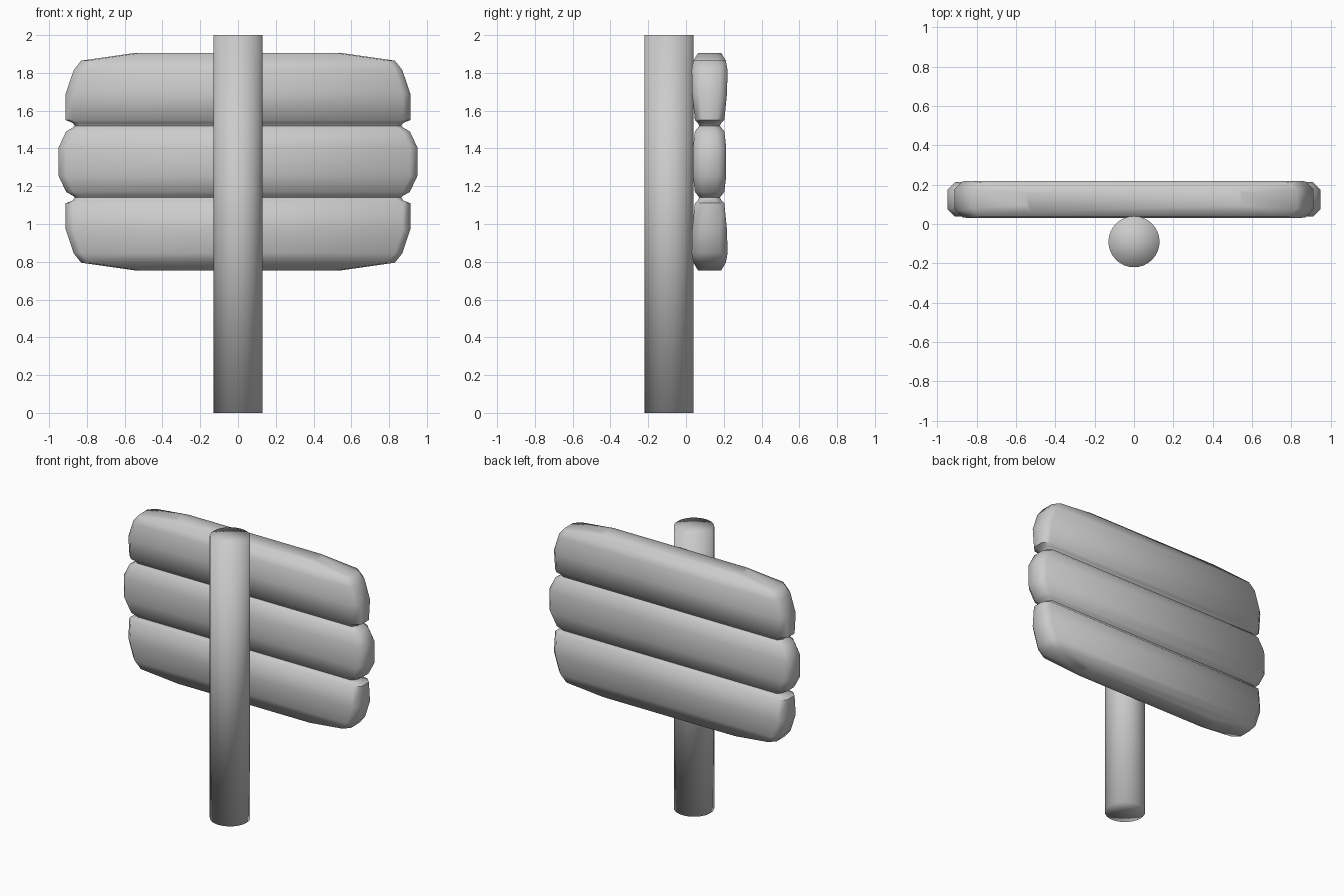
import bpy, bmesh
from math import radians

if "Cube" in bpy.data.objects:
    bpy.data.objects.remove(bpy.data.objects["Cube"])


def finish(bm, name, angle):
    bmesh.ops.recalc_face_normals(bm, faces=bm.faces)
    mesh = bpy.data.meshes.new(name)
    bm.to_mesh(mesh)
    bm.free()
    ob = bpy.data.objects.new(name, mesh)
    bpy.context.collection.objects.link(ob)
    bpy.ops.object.select_all(action='DESELECT')
    ob.select_set(True)
    bpy.context.view_layer.objects.active = ob
    if angle is None:
        bpy.ops.object.shade_smooth()
    else:
        bpy.ops.object.shade_smooth_by_angle(angle=radians(angle))
    return ob


# Round post, fully smooth shaded including its caps
bm = bmesh.new()
bmesh.ops.create_cone(bm, cap_ends=True, cap_tris=True, segments=32,
                      radius1=0.13, radius2=0.13, depth=2.0)
bmesh.ops.translate(bm, verts=bm.verts, vec=(0, -0.09, 1.0))
finish(bm, "post", None)

# Board of three planks: upper half as (height above middle, half width, half depth)
MID_Z, MID_Y = 1.33, 0.125
half = [
    (0.075, 0.95, 0.088),
    (0.16, 0.91, 0.078),
    (0.18, 0.875, 0.062),
    (0.19, 0.865, 0.055),   # groove between planks
    (0.205, 0.875, 0.062),
    (0.22, 0.912, 0.078),
    (0.36, 0.912, 0.092),
    (0.485, 0.87, 0.095),
    (0.535, 0.83, 0.086),
    (0.575, 0.55, 0.062),
]
rows = [(-z, w, d) for z, w, d in reversed(half)] + half

# Loft chamfered rectangular sections from bottom to top
bm = bmesh.new()
rings = []
for z, w, d in rows:
    c = min(0.04, d * 0.5)
    corner = [(w - c, -d), (w, c - d), (w, d - c), (w - c, d)]
    section = corner + [(-x, -y) for x, y in corner]
    rings.append([bm.verts.new((x, y + MID_Y, z + MID_Z)) for x, y in section])
for a, b in zip(rings, rings[1:]):
    for i in range(8):
        j = (i + 1) % 8
        bm.faces.new((a[i], a[j], b[j], b[i]))
bm.faces.new(rings[0])
bm.faces.new(rings[-1])
finish(bm, "plank_board", 60)
